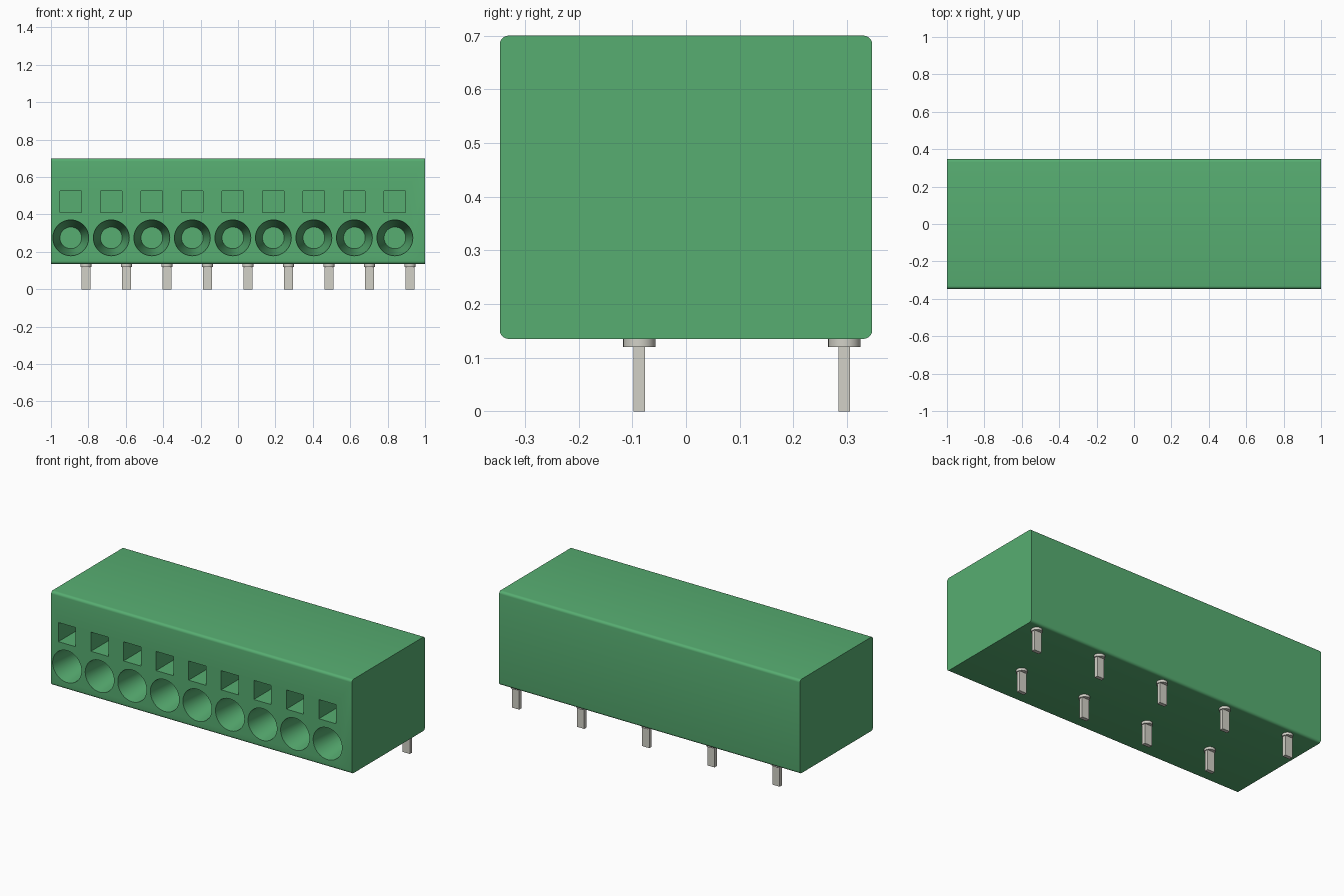
import bpy, bmesh, math
from mathutils import Matrix, Vector

cube = bpy.data.objects.get("Cube")
if cube:
    bpy.data.objects.remove(cube, do_unlink=True)

POLES, PITCH = 9, 0.2166
HALF_Y, Z0, Z1 = 0.347, 0.135, 0.70
HOLE_X0, PIN_X0 = -0.894, -0.813
DEPTH, LIP = 0.35, 0.05      # opening depth, cutter overshoot


def material(name, rgb):
    m = bpy.data.materials.new(name)
    m.use_nodes = True
    m.diffuse_color = (*rgb, 1)
    m.node_tree.nodes["Principled BSDF"].inputs["Base Color"].default_value = (*rgb, 1)
    return m


green = material("housing green", (0.095, 0.42, 0.166))
metal = material("pin metal", (0.645, 0.638, 0.572))


def box(bm, center, size):
    mat = Matrix.Translation(center) @ Matrix.Diagonal((*size, 1))
    return bmesh.ops.create_cube(bm, size=1, matrix=mat)["verts"]


def finish(bm, name, mat):
    me = bpy.data.meshes.new(name)
    bm.to_mesh(me)
    bm.free()
    me.materials.append(mat)
    ob = bpy.data.objects.new(name, me)
    bpy.context.collection.objects.link(ob)
    return ob


def activate(ob):
    bpy.ops.object.select_all(action="DESELECT")
    ob.select_set(True)
    bpy.context.view_layer.objects.active = ob


# Housing: block with its long edges rounded
bm = bmesh.new()
box(bm, (0, 0, (Z0 + Z1) / 2), (2, 2 * HALF_Y, Z1 - Z0))
long_edges = [e for e in bm.edges if abs(e.verts[0].co.x - e.verts[1].co.x) > 1]
bmesh.ops.bevel(bm, geom=long_edges, offset=0.016, segments=5, profile=0.5, affect="EDGES")
housing = finish(bm, "housing", green)

# Cutters: tapered wire entries and square release slots
bm = bmesh.new()
length = DEPTH + LIP
r_in = 0.058
r_out = 0.096 + (0.096 - r_in) / DEPTH * LIP
y_mid = -HALF_Y - LIP + length / 2
for i in range(POLES):
    x = HOLE_X0 + i * PITCH
    bmesh.ops.create_cone(
        bm, cap_ends=True, segments=48, radius1=r_out, radius2=r_in, depth=length,
        matrix=Matrix.Translation((x, y_mid, 0.275)) @ Matrix.Rotation(-math.pi / 2, 4, "X"))
    box(bm, (x, y_mid, 0.467), (0.115, length, 0.115))
cutter = finish(bm, "opening_cutter", green)
cutter.hide_render = True

mod = housing.modifiers.new("openings", "BOOLEAN")
mod.operation, mod.solver, mod.object = "DIFFERENCE", "EXACT", cutter
activate(housing)
bpy.ops.object.modifier_apply(modifier=mod.name)
bpy.data.objects.remove(cutter, do_unlink=True)
bpy.ops.object.shade_smooth_by_angle(angle=math.radians(30))

# Pins: flat blades with a round collar, staggered between two rows
for i in range(POLES):
    x = PIN_X0 + i * PITCH
    y = 0.295 if i % 2 == 0 else -0.087
    bm = bmesh.new()
    box(bm, (x, y, 0.07), (0.048, 0.022, 0.14))
    bmesh.ops.create_cone(bm, cap_ends=True, segments=32, radius1=0.03, radius2=0.03,
                          depth=0.02, matrix=Matrix.Translation((x, y, 0.13)))
    pin = finish(bm, f"solder_pin_{i + 1}", metal)
    activate(pin)
    bpy.ops.object.shade_smooth_by_angle(angle=math.radians(30))
